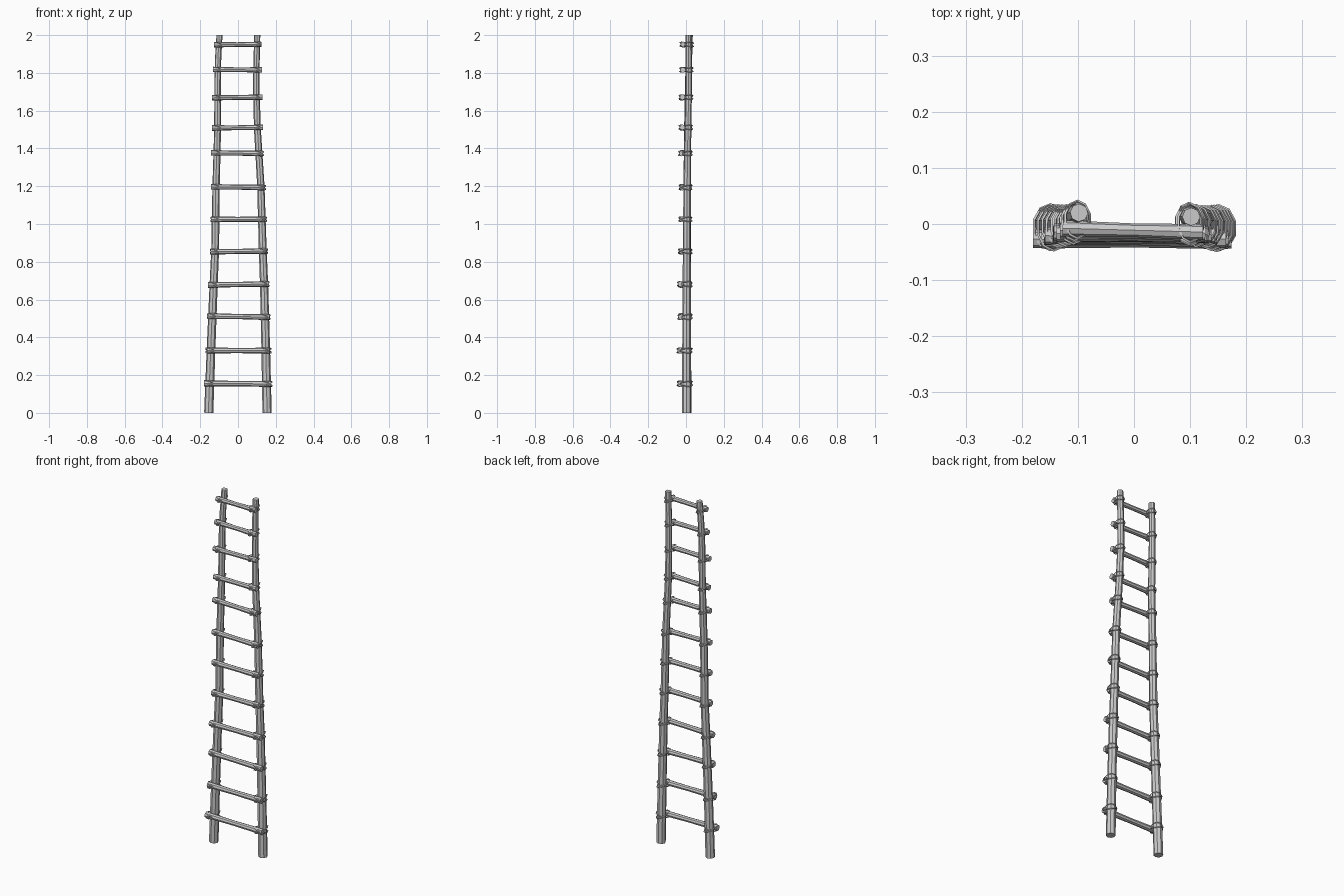
import bpy, math, random
from mathutils import Vector, Matrix

if "Cube" in bpy.data.objects:
    bpy.data.objects.remove(bpy.data.objects["Cube"])

random.seed(4)

def tube(name, pts, radii, bevel, cyclic=False, res=2):
    """Sweep a round section along a polyline and convert it to a mesh."""
    cu = bpy.data.curves.new(name, 'CURVE')
    cu.dimensions = '3D'
    cu.bevel_depth = bevel
    cu.bevel_resolution = res
    cu.use_fill_caps = not cyclic
    sp = cu.splines.new('POLY')
    sp.points.add(len(pts) - 1)
    for p, co, r in zip(sp.points, pts, radii):
        p.co = (*co, 1)
        p.radius = r
    sp.use_cyclic_u = cyclic
    ob = bpy.data.objects.new(name, cu)
    bpy.context.collection.objects.link(ob)
    bpy.ops.object.select_all(action='DESELECT')
    ob.select_set(True)
    bpy.context.view_layer.objects.active = ob
    bpy.ops.object.convert(target='MESH')
    bpy.ops.object.shade_smooth_by_angle(angle=math.radians(40))
    return bpy.context.object

# Uneven tapering poles: (x, y, z)
left = [(-.155, .005, 0), (-.143, .004, .33), (-.129, .005, .68), (-.121, .006, .86),
        (-.116, .006, 1.2), (-.108, .008, 1.5), (-.108, .012, 1.75), (-.105, .016, 1.88), (-.098, .02, 2)]
right = [(.154, .003, 0), (.147, .003, .33), (.138, .004, .68), (.131, .004, .86),
         (.121, .006, 1.2), (.103, .01, 1.5), (.097, .014, 1.7), (.098, .014, 1.85), (.102, .013, 2)]

def pole_radius(z):
    return .0245 - .0042 * z

def on_pole(path, z):
    for a, b in zip(path, path[1:]):
        if z <= b[2]:
            return Vector(a).lerp(Vector(b), (z - a[2]) / (b[2] - a[2]))

for name, path in (("left_pole", left), ("right_pole", right)):
    tube(name, path, [pole_radius(p[2]) for p in path], 1.0)

def lash(name, pole, rung, r_pole, r_rung, tilt):
    """Thin cord loop round the back of the pole and the front of the rung."""
    pts = []
    back, front = pole.y + r_pole + .006, rung.y - r_rung - .003
    cy, hy, hx = (back + front) / 2, (back - front) / 2, r_pole + .006
    for i in range(10):
        a = 2 * math.pi * i / 10 + .3
        x, y = hx * math.cos(a), hy * math.sin(a)
        # tilted, and shifted off the rung at the back
        pts.append((pole.x + x, cy + y, rung.z + x * tilt + math.copysign(.009, tilt) * math.sin(a)))
    tube(name, pts, [1] * 10, .0028, True, 0)

# Rungs: height, left end, right end, y
rungs = [(.155, -.18, .174, -.027), (.33, -.165, .168, -.028), (.51, -.16, .168, -.023),
         (.68, -.158, .164, -.024), (.855, -.145, .148, -.021), (1.025, -.144, .144, -.019),
         (1.195, -.144, .138, -.018), (1.375, -.143, .133, -.018), (1.51, -.138, .132, -.016),
         (1.67, -.138, .13, -.018), (1.817, -.132, .127, -.014), (1.95, -.127, .123, -.011)]
for i, (z, x0, x1, y) in enumerate(rungs):
    n = i + 1
    dz, dy = random.uniform(-.003, .003), random.uniform(0, .004)
    r = .0165 - .0002 * i
    ends = [Vector((x0, y + dy, z - dz)), Vector((x1, y - dy, z + dz))]
    mid = (ends[0] + ends[1]) / 2
    tube(f"rung_{n}", [ends[0], mid, ends[1]], [r, r * .85, r], 1.0)
    # Crossed cords at each joint
    for side, path, e in (("left", left, ends[0]), ("right", right, ends[1])):
        p = on_pole(path, z)
        for k, t in enumerate((.35, -.35)):
            lash(f"{side}_lashing_{n}_{k + 1}", p, e, pole_radius(z), r, t)
